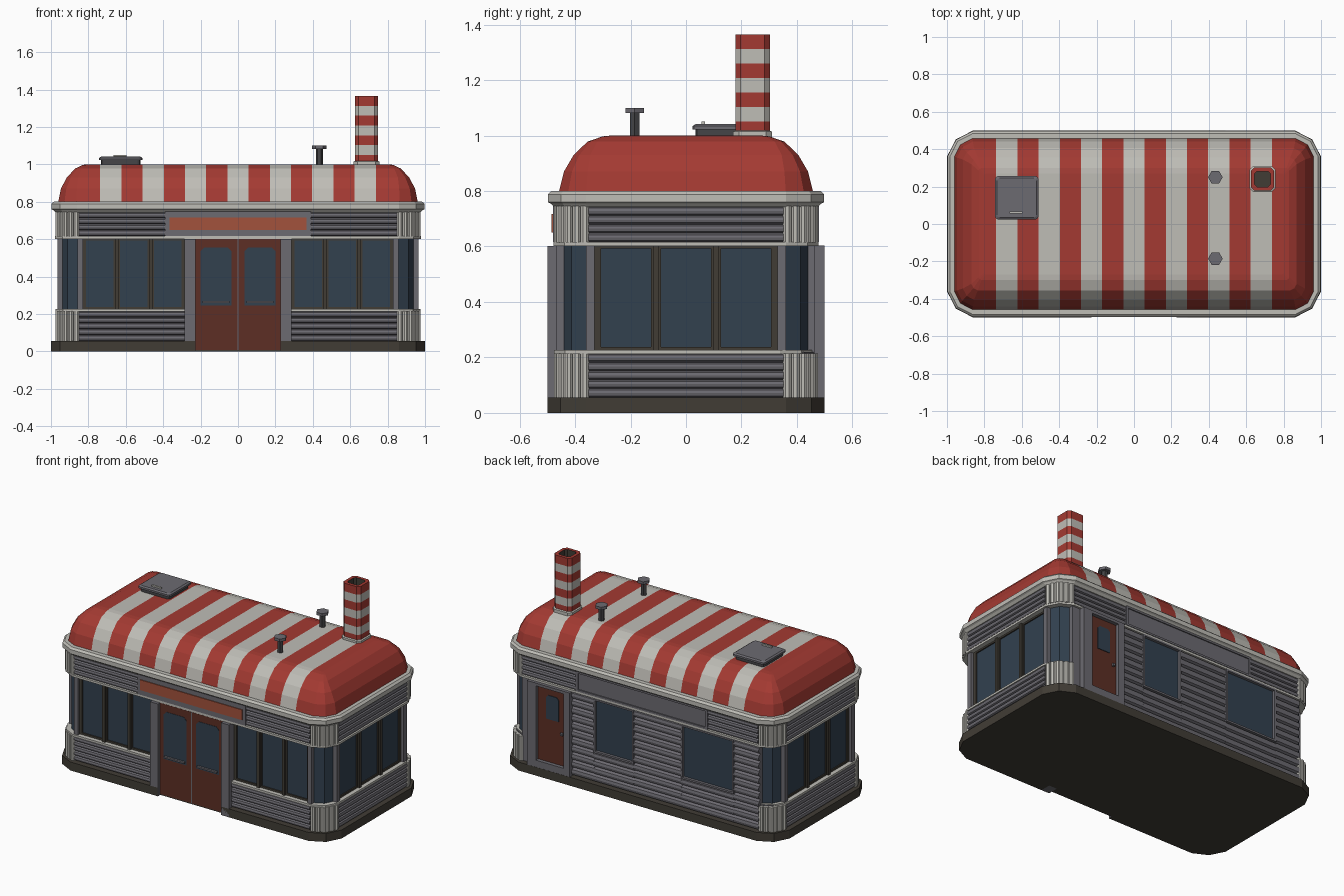
import bpy, bmesh, math

if "Cube" in bpy.data.objects:
    bpy.data.objects.remove(bpy.data.objects["Cube"])

COLOURS = {
    "roof_red": (0.37, 0.042, 0.032), "cream_white": (0.52, 0.51, 0.47),
    "steel_grey": (0.15, 0.145, 0.165), "dark_brown": (0.053, 0.046, 0.036),
    "window_glass": (0.032, 0.052, 0.078), "door_brown": (0.11, 0.028, 0.018),
    "sign_orange": (0.36, 0.085, 0.045), "dark_steel": (0.06, 0.06, 0.064),
}
MATS = []
for key, rgb in COLOURS.items():
    m = bpy.data.materials.new(key)
    m.diffuse_color = (*rgb, 1)
    m.use_nodes = True
    m.node_tree.nodes["Principled BSDF"].inputs["Base Color"].default_value = m.diffuse_color
    MATS.append(m)
RED, WHITE, GREY, BROWN, GLASS, DOOR, SIGN, DARK = range(8)


def finish(name, bm):
    """Turn a bmesh into an object carrying only the materials it uses."""
    bmesh.ops.recalc_face_normals(bm, faces=bm.faces)
    used = sorted({f.material_index for f in bm.faces})
    for f in bm.faces:
        f.material_index = used.index(f.material_index)
    me = bpy.data.meshes.new(name)
    bm.to_mesh(me)
    bm.free()
    for i in used:
        me.materials.append(MATS[i])
    ob = bpy.data.objects.new(name, me)
    bpy.context.collection.objects.link(ob)
    return ob


def loft(bm, rings, mats):
    """Skin rings of 3D points, one colour per band (or one for all); cap both ends."""
    if isinstance(mats, int):
        mats = [mats] * (len(rings) - 1)
    vs = [[bm.verts.new(p) for p in r] for r in rings]
    n = len(rings[0])
    for a, b, mat in zip(vs, vs[1:], mats):
        for i in range(n):
            j = (i + 1) % n
            bm.faces.new((a[i], a[j], b[j], b[i])).material_index = mat
    bm.faces.new(vs[0][::-1]).material_index = mats[0]
    bm.faces.new(vs[-1]).material_index = mats[-1]


def solid(name, rings, mats):
    bm = bmesh.new()
    loft(bm, rings, mats)
    return finish(name, bm)


def outline(hx, y0, y1, c, z):
    """Rectangle with two-segment rounded corners of size c."""
    k = 0.34 * c
    right = [(hx - c, y0), (hx - k, y0 + k), (hx, y0 + c),
             (hx, y1 - c), (hx - k, y1 - k), (hx - c, y1)]
    return [(x, y, z) for x, y in right + [(-x, y) for x, y in right[::-1]]]


def ring(h, z, back=None):
    """Building outline at half length h; depth follows."""
    return outline(h, -(h - 0.5), (h - 0.5) if back is None else back, h - 0.86, z)


def poly(cx, cy, r, n, z, turn=0.0):
    return [(cx + r * math.cos(turn + math.tau * i / n),
             cy + r * math.sin(turn + math.tau * i / n), z) for i in range(n)]


# Wall frames: u along the wall, d outward, z up
WALLS = {"front": lambda u, d, z: (u, -d, z), "back": lambda u, d, z: (u, d, z),
         "right": lambda u, d, z: (d, u, z), "left": lambda u, d, z: (-d, u, z)}


def rect(u0, u1, z0, z1, cut=0.0):
    if not cut:
        return [(u0, z0), (u1, z0), (u1, z1), (u0, z1)]
    return [(u0, z0), (u1, z0), (u1, z1 - cut), (u1 - cut, z1), (u0 + cut, z1), (u0, z1 - cut)]


def plates(name, wall, shapes, d0, d1, mat):
    bm, w = bmesh.new(), WALLS[wall]
    for s in shapes:
        loft(bm, [[w(u, d, z) for u, z in s] for d in (d0, d1)], mat)
    return finish(name, bm)


def ribs(name, wall, spans, d, depth, pitch):
    """Horizontal rounded metal ribs over each (u0, u1, z0, z1)."""
    bm, w = bmesh.new(), WALLS[wall]
    for u0, u1, z0, z1 in spans:
        n = round((z1 - z0) / pitch)
        h = (z1 - z0) / n
        prof = [(d - 0.03, z0)]
        for i in range(n):
            prof += [(d + depth * o, z0 + h * (i + t))
                     for o, t in ((0, 0), (0.8, 0.18), (1, 0.5), (0.8, 0.82))]
        prof += [(d, z1), (d - 0.03, z1)]
        loft(bm, [[w(u, a, z) for a, z in prof] for u in (u0, u1)], GREY)
    return finish(name, bm)


# Base with a notch for the front doors
def base_ring(z):
    notch = [(-0.23, -0.5, z), (-0.23, -0.475, z), (0.23, -0.475, z), (0.23, -0.5, z)]
    return ring(1.0, z) + notch

solid("base", [base_ring(0), base_ring(0.055)], BROWN)

# Wall cores and trims
solid("lower_wall", [ring(0.96, 0.05), ring(0.96, 0.22)], GREY)
solid("window_band", [ring(0.94, 0.21), ring(0.94, 0.61)], GLASS)
solid("upper_wall", [ring(0.96, 0.605), ring(0.96, 0.76)], GREY)
solid("sill_trim", [ring(0.976, 0.213, 0.455), ring(0.976, 0.226, 0.455)], WHITE)
solid("header_trim", [ring(0.978, 0.602), ring(0.978, 0.616)], WHITE)
solid("cornice", [ring(0.975, 0.742), ring(0.988, 0.755), ring(0.998, 0.76),
                  ring(0.998, 0.788), ring(0.985, 0.80)], WHITE)

# Domed roof with cross stripes
S = 0.1134
prof = [(0.963, 0.46, 0.79, 0.10), (0.947, 0.44, 0.87, 0.085), (0.915, 0.405, 0.93, 0.06),
        (0.87, 0.355, 0.978, 0.035), (0.83, 0.30, 0.997, 0.015), (0.80, 0.27, 1.0, 0.01)]
bm = bmesh.new()
loft(bm, [outline(hx, -hy, hy, c, z) for hx, hy, z, c in prof], RED)
for i in range(14):
    bmesh.ops.bisect_plane(bm, geom=bm.verts[:] + bm.edges[:] + bm.faces[:],
                           plane_co=((i - 6.5) * S, 0, 0), plane_no=(1, 0, 0))
for f in bm.faces:
    k = math.floor(f.calc_center_median().x / S + 6.5)
    f.material_index = WHITE if 0 <= k < 13 and k % 2 == 0 else RED
finish("roof", bm)

# Fluted chrome corners, lower and upper
path = [(0.865, 0.462), (0.895, 0.452), (0.922, 0.436), (0.936, 0.422), (0.952, 0.394), (0.962, 0.365)]
for label, z0, z1 in (("lower", 0.055, 0.215), ("upper", 0.614, 0.745)):
    bm = bmesh.new()
    for sx in (-1, 1):
        for sy in (-1, 1):
            for x, y in path:
                loft(bm, [poly(sx * x, sy * y, 0.016, 8, z, math.pi / 8) for z in (z0, z1)], WHITE)
    finish(label + "_corner_flutes", bm)

# Ribbed bands
LOW, UP = (0.056, 0.214), (0.616, 0.744)
ribs("front_ribs", "front", [(a, b, *LOW) for a, b in ((-0.85, -0.285), (0.285, 0.85))]
     + [(a, b, *UP) for a, b in ((-0.85, -0.39), (0.39, 0.85))], 0.462, 0.014, 0.032)
for side in ("left", "right"):
    ribs(side + "_ribs", side, [(-0.352, 0.352, *LOW), (-0.352, 0.352, *UP)], 0.962, 0.014, 0.032)
ribs("back_upper_ribs", "back", [(-0.85, -0.49, *UP), (0.46, 0.85, *UP)], 0.462, 0.014, 0.032)

# Back siding around two windows
ribs("back_siding", "back",
     [(-0.86, -0.68, 0.055, 0.603), (-0.30, 0.042, 0.055, 0.603), (0.332, 0.49, 0.055, 0.603),
      (-0.68, -0.30, 0.055, 0.25), (0.042, 0.332, 0.055, 0.25)], 0.46, 0.02, 0.05)
plates("back_door_surround", "back", [rect(0.79, 0.86, 0.05, 0.604)], 0.43, 0.465, GREY)
for label, a, b in (("wide", -0.68, -0.30), ("narrow", 0.042, 0.332)):
    plates(f"back_{label}_window_frame", "back",
           [rect(a, a + 0.012, 0.25, 0.603), rect(b - 0.012, b, 0.25, 0.603),
            rect(a, b, 0.25, 0.262), rect(a, b, 0.592, 0.603)], 0.43, 0.482, GREY)
    plates(f"back_{label}_window_glass", "back", [rect(a, b, 0.25, 0.603)], 0.43, 0.464, GLASS)

# Three-pane window groups
def window_group(name, wall, a, b, d):
    t = (b - a) / 3
    bars = [rect(a + t * i - 0.01, a + t * i + 0.01, 0.226, 0.603) for i in (1, 2)]
    plates(name + "_mullions", wall, bars, d - 0.02, d + 0.02, BROWN)
    rim = [rect(a, b, 0.226, 0.238), rect(a, b, 0.592, 0.603)]
    rim += [rect(a + t * i - 0.018, a + t * i + 0.018, 0.226, 0.603) for i in range(4)]
    plates(name + "_frame", wall, rim, d - 0.02, d + 0.008, BROWN)

for label, a, b in (("left", -0.83, -0.285), ("right", 0.285, 0.83)):
    window_group(f"front_{label}_window", "front", a, b, 0.44)
for side in ("left", "right"):
    window_group(side + "_window", side, -0.325, 0.325, 0.94)
    plates(side + "_posts", side, [rect(s * 0.345 - 0.016, s * 0.345 + 0.016, 0.224, 0.604)
                                   for s in (-1, 1)], 0.92, 0.966, GREY)
plates("front_posts", "front", [rect(s * 0.843 - 0.014, s * 0.843 + 0.014, 0.224, 0.604)
                                for s in (-1, 1)], 0.42, 0.466, GREY)

# Front entrance: pillars, double doors, sign
plates("door_pillars", "front", [rect(-0.285, -0.228, 0, 0.602), rect(0.228, 0.285, 0, 0.602)],
       0.43, 0.5, GREY)
plates("front_doors", "front", [rect(-0.228, -0.004, 0.008, 0.602), rect(0.004, 0.228, 0.008, 0.602)],
       0.43, 0.479, DOOR)
plates("door_divider", "front", [rect(-0.004, 0.004, 0.008, 0.602)], 0.43, 0.481, GREY)
panes = [(-0.2, -0.035), (0.035, 0.2)]
plates("front_door_glass", "front", [rect(a, b, 0.245, 0.555, 0.02) for a, b in panes], 0.47, 0.481, GLASS)
plates("front_door_handles", "front", [rect(a + 0.01, b - 0.01, 0.258, 0.268) for a, b in panes],
       0.478, 0.494, GREY)
plates("front_sign_board", "front", [rect(-0.39, 0.39, 0.617, 0.748)], 0.44, 0.48, GREY)
plates("front_sign_panel", "front", [rect(-0.367, 0.367, 0.65, 0.717)], 0.475, 0.485, SIGN)

# Back door and blank board
plates("back_door_frame", "back", [rect(0.49, 0.535, 0.05, 0.603), rect(0.735, 0.80, 0.05, 0.603),
                                   rect(0.535, 0.735, 0.585, 0.603), rect(0.535, 0.735, 0.05, 0.1)],
       0.43, 0.499, GREY)
plates("back_door", "back", [rect(0.535, 0.735, 0.1, 0.585)], 0.43, 0.475, DOOR)
plates("back_door_glass", "back", [rect(0.585, 0.675, 0.38, 0.535, 0.015)], 0.47, 0.479, GLASS)
plates("back_door_knob", "back", [rect(0.552, 0.568, 0.3, 0.316)], 0.47, 0.49, GREY)
plates("back_board", "back", [rect(-0.49, 0.46, 0.617, 0.748)], 0.44, 0.473, GREY)
plates("back_board_rim", "back", [rect(-0.49, 0.46, 0.617, 0.63), rect(-0.49, 0.46, 0.735, 0.748),
                                  rect(-0.49, -0.475, 0.617, 0.748), rect(0.445, 0.46, 0.617, 0.748)],
       0.46, 0.48, GREY)

# Striped hollow chimney
def stack(h, z):
    c = h * 0.3
    return [(0.687 + a, 0.24 + b, z) for a, b in
            ((h - c, -h), (h, c - h), (h, h - c), (h - c, h), (c - h, h), (-h, h - c), (-h, c - h), (c - h, -h))]

levels = [1.01] + [1.365 - 0.0525 * i for i in range(6, -1, -1)]
solid("chimney", [stack(0.062, z) for z in levels] + [stack(0.042, 1.365), stack(0.042, 1.2)],
      [RED, WHITE] * 3 + [RED, RED, BROWN])
solid("chimney_plinth", [stack(0.07, 0.99), stack(0.07, 1.014), stack(0.062, 1.018)], WHITE)

# Roof vents
for label, y in (("back", 0.25), ("front", -0.185)):
    solid(f"{label}_vent_pipe", [poly(0.435, y, 0.019, 6, z) for z in (0.99, 1.085)], DARK)
    solid(f"{label}_vent_cap", [poly(0.435, y, 0.039, 6, z) for z in (1.082, 1.1)], GREY)

# Roof hatch
def hatch(h, z):
    return outline(h, 0.14 - h, 0.14 + h, 0.015, z)

for name, rings, mat in (("hatch_curb", [hatch(0.105, 0.99), hatch(0.105, 1.024)], DARK),
                         ("hatch_lid", [hatch(0.116, 1.022), hatch(0.116, 1.034), hatch(0.106, 1.041)], GREY)):
    solid(name, rings, mat).location.x = -0.627
plates("hatch_handle", "front", [rect(-0.665, -0.595, 1.038, 1.05)], -0.068, -0.056, WHITE)
